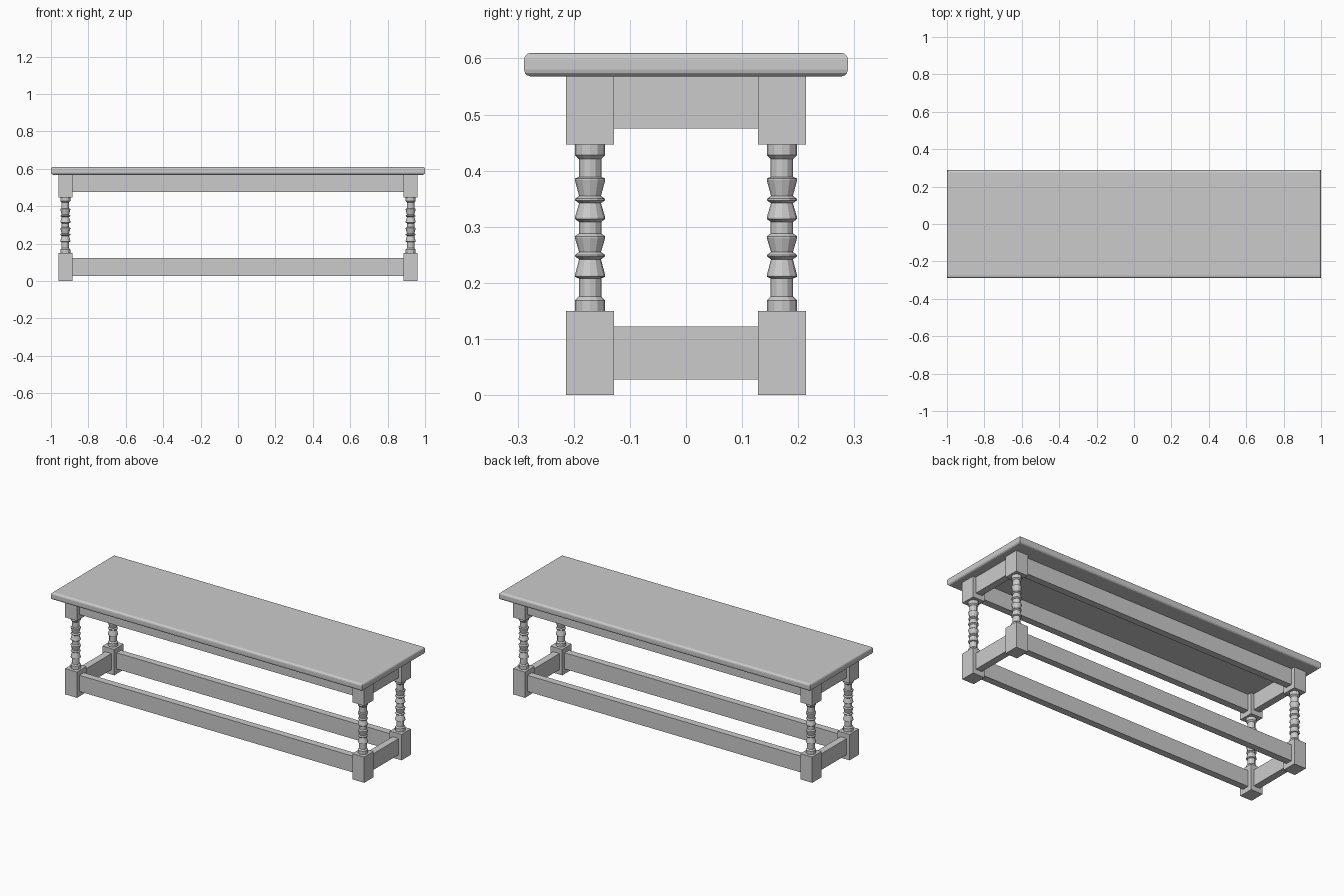
import bpy, bmesh, math

if "Cube" in bpy.data.objects:
    bpy.data.objects.remove(bpy.data.objects["Cube"])

LEG_X, LEG_Y = 0.923, 0.171      # leg centres
BLOCK_X, BLOCK_Y = 0.076, 0.086  # square block section
RAIL = 0.04                      # rail thickness


def finish(name, bm):
    bmesh.ops.recalc_face_normals(bm, faces=bm.faces)
    mesh = bpy.data.meshes.new(name)
    bm.to_mesh(mesh)
    bm.free()
    obj = bpy.data.objects.new(name, mesh)
    bpy.context.collection.objects.link(obj)
    return obj


def box(name, x, y, z0, z1, sx, sy, bevel=0):
    bm = bmesh.new()
    bmesh.ops.create_cube(bm, size=1)
    for v in bm.verts:
        v.co = (x + v.co.x * sx, y + v.co.y * sy, (z0 + z1) / 2 + v.co.z * (z1 - z0))
    if bevel:
        flat = [e for e in bm.edges if abs(e.verts[0].co.z - e.verts[1].co.z) < 1e-6]
        bmesh.ops.bevel(bm, geom=flat, offset=bevel, segments=3, profile=0.5, affect='EDGES')
    return finish(name, bm)


def turned(name, x, y, profile, sides=12):
    bm = bmesh.new()
    rings = []
    for r, z in profile:
        rings.append([bm.verts.new((x + r * math.cos(2 * math.pi * i / sides),
                                    y + r * math.sin(2 * math.pi * i / sides), z))
                      for i in range(sides)])
    for a, b in zip(rings, rings[1:]):
        for i in range(sides):
            j = (i + 1) % sides
            bm.faces.new((a[i], a[j], b[j], b[i]))
    bm.faces.new(rings[0])
    bm.faces.new(rings[-1])
    return finish(name, bm)


# Upper half of the turning (radius, height), mirrored for the lower half
upper = [(0.020, 0.309), (0.027, 0.314), (0.027, 0.317), (0.0195, 0.342),
         (0.0265, 0.347), (0.0265, 0.350), (0.0195, 0.355), (0.027, 0.383),
         (0.027, 0.386), (0.020, 0.389), (0.020, 0.421), (0.027, 0.428), (0.027, 0.448)]
MID = 0.2985
profile = [(r, 2 * MID - z) for r, z in reversed(upper)] + upper

# Rounded-edge top
box("table_top", 0, 0, 0.568, 0.61, 2.0, 0.577, bevel=0.012)

# Legs: foot block, turned spindle, top block
for sx, xn in ((-1, "left"), (1, "right")):
    for sy, yn in ((-1, "front"), (1, "back")):
        x, y = sx * LEG_X, sy * LEG_Y
        box(f"{yn}_{xn}_foot_block", x, y, 0, 0.15, BLOCK_X, BLOCK_Y)
        box(f"{yn}_{xn}_top_block", x, y, 0.447, 0.568, BLOCK_X, BLOCK_Y)
        turned(f"{yn}_{xn}_spindle", x, y, profile)

# Aprons and stretchers joining the blocks
long_len = 2 * LEG_X - BLOCK_X
short_len = 2 * LEG_Y - BLOCK_Y
for part, z0, z1 in (("stretcher", 0.028, 0.122), ("apron", 0.475, 0.568)):
    for s, n in ((-1, "front"), (1, "back")):
        box(f"{n}_{part}", 0, s * LEG_Y, z0, z1, long_len, RAIL)
    for s, n in ((-1, "left"), (1, "right")):
        box(f"{n}_{part}", s * LEG_X, 0, z0, z1, RAIL, short_len)
